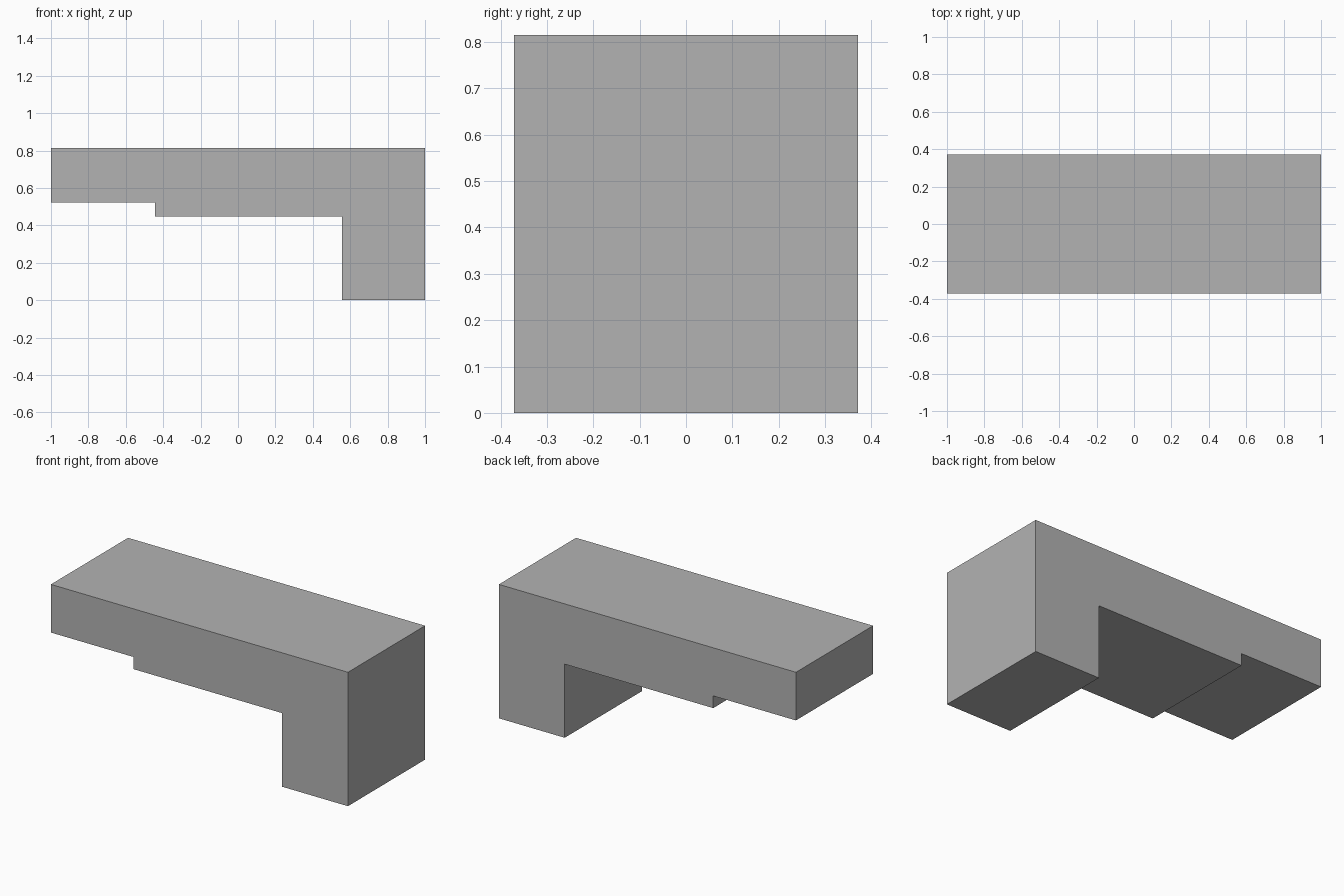
import bpy
import bmesh

cube = bpy.data.objects.get("Cube")
if cube:
    bpy.data.objects.remove(cube, do_unlink=True)

# Single plain grey
GREY = (0.45, 0.45, 0.45, 1.0)
grey = bpy.data.materials.new("plain grey")
grey.use_nodes = True
grey.diffuse_color = GREY
grey.node_tree.nodes["Principled BSDF"].inputs["Base Color"].default_value = GREY


def extrude_profile(name, profile, half_depth, material):
    """Extrude a closed x/z outline along y, centred on y = 0."""
    bm = bmesh.new()
    face = bm.faces.new([bm.verts.new((x, -half_depth, z)) for x, z in profile])
    result = bmesh.ops.extrude_face_region(bm, geom=[face])
    moved = [v for v in result["geom"] if isinstance(v, bmesh.types.BMVert)]
    bmesh.ops.translate(bm, verts=moved, vec=(0, 2 * half_depth, 0))
    bmesh.ops.recalc_face_normals(bm, faces=bm.faces)
    mesh = bpy.data.meshes.new(name)
    bm.to_mesh(mesh)
    bm.free()
    mesh.materials.append(material)
    obj = bpy.data.objects.new(name, mesh)
    bpy.context.collection.objects.link(obj)
    return obj


# Stepped beam with a solid leg at its left end
top, thin_underside, thick_underside = 0.815, 0.522, 0.448
step_x, leg_x = -0.443, 0.557
outline = [
    (-1, top), (-1, thin_underside),
    (step_x, thin_underside), (step_x, thick_underside),
    (leg_x, thick_underside), (leg_x, 0),
    (1, 0), (1, top),
]
extrude_profile("stepped_beam_with_leg", outline, 0.371, grey)
